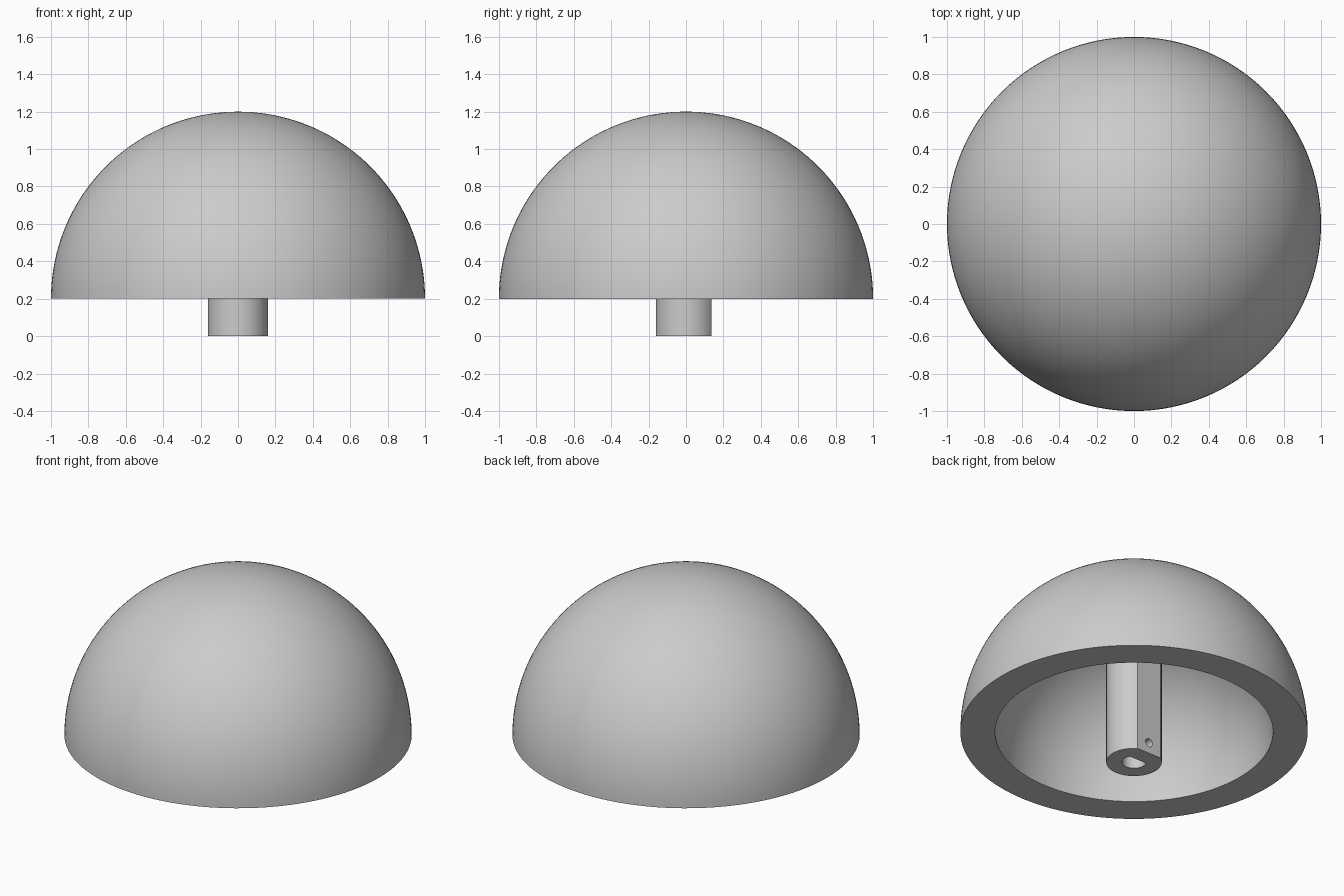
import bpy, bmesh
from math import sin, cos, asin, pi, radians
from mathutils import Matrix

if "Cube" in bpy.data.objects:
    bpy.data.objects.remove(bpy.data.objects["Cube"], do_unlink=True)

GREY = (0.6, 0.6, 0.6, 1.0)
grey = bpy.data.materials.new("plain_grey")
grey.use_nodes = True
grey.diffuse_color = GREY
grey.node_tree.nodes["Principled BSDF"].inputs["Base Color"].default_value = GREY


def make_object(name, bm):
    bmesh.ops.recalc_face_normals(bm, faces=bm.faces)
    mesh = bpy.data.meshes.new(name)
    bm.to_mesh(mesh)
    bm.free()
    mesh.materials.append(grey)
    obj = bpy.data.objects.new(name, mesh)
    bpy.context.collection.objects.link(obj)
    return obj


def activate(obj):
    bpy.ops.object.select_all(action='DESELECT')
    obj.select_set(True)
    bpy.context.view_layer.objects.active = obj


def d_prism(name, radius, flat, bottom, top, steps=64):
    """Upright round bar with one flat side facing the back."""
    start = asin(flat / radius)
    bm = bmesh.new()
    verts = []
    for i in range(steps + 1):
        a = pi - start + (pi + 2 * start) * i / steps
        verts.append(bm.verts.new((radius * cos(a), radius * sin(a), bottom)))
    face = bm.faces.new(verts)
    result = bmesh.ops.extrude_face_region(bm, geom=[face])
    moved = [v for v in result["geom"] if isinstance(v, bmesh.types.BMVert)]
    bmesh.ops.translate(bm, verts=moved, vec=(0, 0, top - bottom))
    return make_object(name, bm)


def cut(target, cutter):
    cutter.hide_render = True
    mod = target.modifiers.new("cut", 'BOOLEAN')
    mod.operation = 'DIFFERENCE'
    mod.solver = 'EXACT'
    mod.object = cutter
    activate(target)
    bpy.ops.object.modifier_apply(modifier=mod.name)
    bpy.data.objects.remove(cutter, do_unlink=True)


# Thick hollow dome, turned from a closed half section
RIM_Z, OUTER, INNER, RINGS = 0.2, 1.0, 0.8, 40
angles = [pi / 2 * i / RINGS for i in range(RINGS + 1)]
section = [(OUTER * cos(a), OUTER * sin(a)) for a in angles]
section += [(INNER * cos(a), INNER * sin(a)) for a in reversed(angles)]
bm = bmesh.new()
pts = [bm.verts.new((r, 0, RIM_Z + z)) for r, z in section]
edges = [bm.edges.new((pts[i], pts[i + 1])) for i in range(len(pts) - 1) if i != RINGS]
edges.append(bm.edges.new((pts[-1], pts[0])))
bmesh.ops.spin(bm, geom=pts + edges, cent=(0, 0, 0), axis=(0, 0, 1),
               angle=2 * pi, steps=128)
bmesh.ops.remove_doubles(bm, verts=bm.verts, dist=0.0001)
dome = make_object("dome", bm)

# Stem with a flat back, rooted in the dome crown
stem = d_prism("stem", 0.16, 0.135, 0.0, 1.05)

# Shaft socket in the stem's lower end
cut(stem, d_prism("socket_cutter", 0.069, 0.035, -0.1, 0.45))

# Small screw hole from the flat into the socket
bm = bmesh.new()
bmesh.ops.create_cone(bm, cap_ends=True, segments=32, radius1=0.026, radius2=0.026,
                      depth=0.2, matrix=Matrix.Translation((0, 0.1, 0.07))
                      @ Matrix.Rotation(pi / 2, 4, 'X'))
cut(stem, make_object("screw_hole_cutter", bm))

# Smooth curves, crisp edges
for part in (dome, stem):
    activate(part)
    bpy.ops.object.shade_smooth_by_angle(angle=radians(25))
